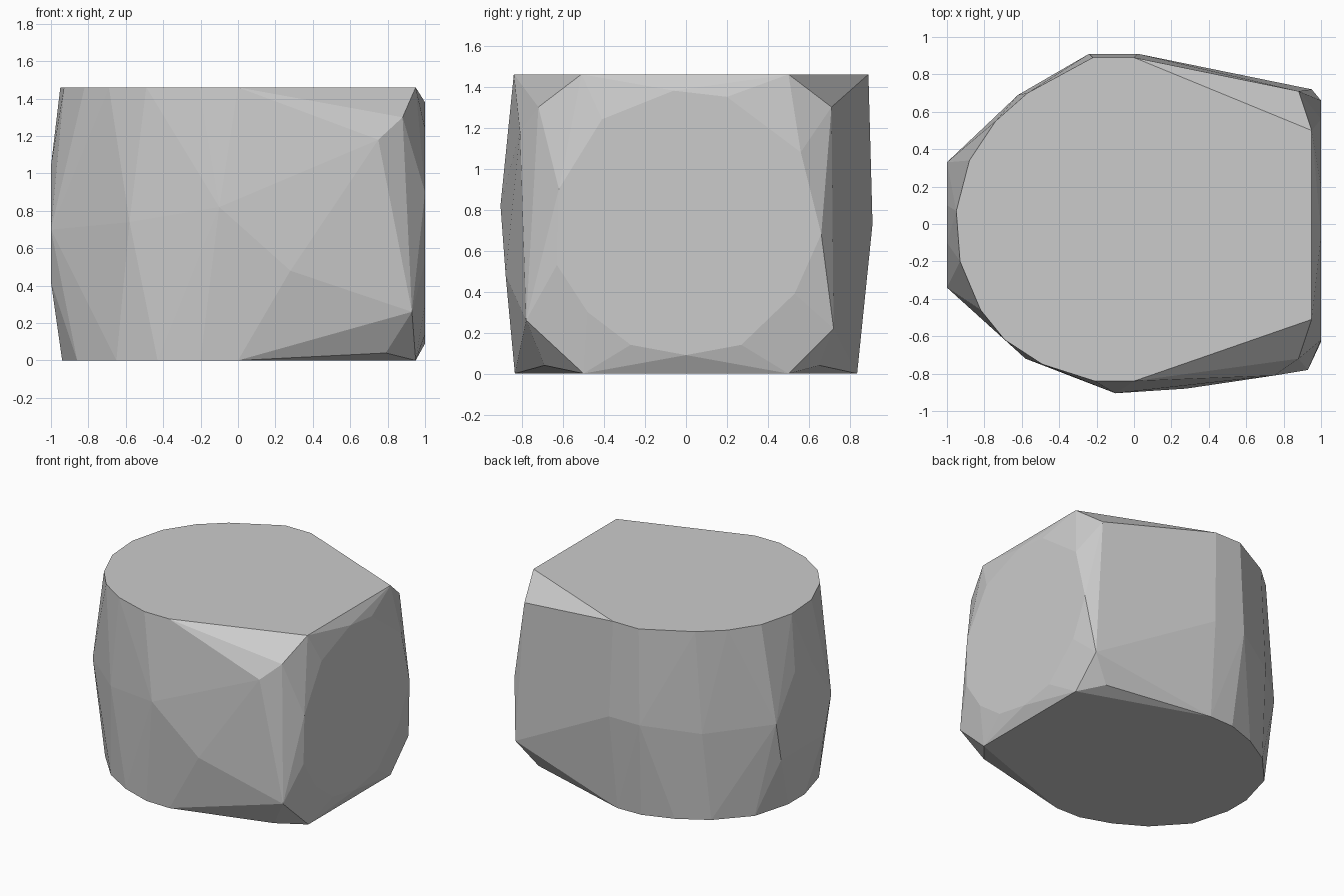
import bpy
import bmesh
import math

cube = bpy.data.objects.get("Cube")
if cube:
    bpy.data.objects.remove(cube, do_unlink=True)

HEIGHT = 1.46
SIDE = 1.0


def level(outline, z):
    """Place a plan outline at one height."""
    return [(x, y, z) for x, y in outline]


def on_side(outline, x):
    """Place a side outline on a wall facing along x."""
    return [(x, y, z) for y, z in outline]


def mirror_y(outline):
    """Add the reflection of a half outline across the long axis."""
    return outline + [(x, -y) for x, y in outline]


# Rounded top rim, squared off on the flat side
top_rim = [
    (.95, .5), (0, .89), (-.22, .89), (-.57, .7), (-.74, .55),
    (-.88, .34), (-.95, .07), (-.93, -.2), (-.82, -.46),
    (-.69, -.62), (-.49, -.75), (-.21, -.84), (0, -.84), (.95, -.51),
]

# Symmetrical bottom rim
bottom_half = [
    (.95, .5), (0, .835), (-.2, .83), (-.43, .75),
    (-.65, .62), (-.86, .39), (-.94, .1),
]

# Large flat wall on the left, and the smaller one opposite
large_wall = [
    (-.62, .9), (-.41, 1.24), (-.06, 1.38), (.2, 1.35), (.56, 1.08),
    (.66, .68), (.53, .39), (.27, .14), (0, .09), (-.27, .14),
    (-.48, .3), (-.63, .53),
]
small_wall = [
    (-.34, .7), (.33, .72), (.27, .42), (-.25, .42), (.1, 1.04), (-.1, 1.04),
]

# Bulging middle of the front and back
front_bulge = [(.28, -.88, .48), (-.1, -.905, .82), (-.58, -.72, .74)]
back_bulge = [(.02, .91, .73), (-.24, .91, .73), (-.62, .69, .68)]

# Chipped corners beside the large wall
front_corners = [
    (.88, -.72, 1.3), (.75, -.81, 1.18), (.93, -.78, .26), (.79, -.69, .04),
]
back_corners = [(.88, .71, 1.3), (.95, .72, .22), (.8, .65, .04)]

points = (
    level(top_rim, HEIGHT)
    + level(mirror_y(bottom_half), 0)
    + on_side(large_wall, SIDE)
    + on_side(small_wall, -SIDE)
    + front_bulge + back_bulge + front_corners + back_corners
)

# Wrap the outlines in one faceted skin
bm = bmesh.new()
for point in points:
    bm.verts.new(point)
hull = bmesh.ops.convex_hull(bm, input=bm.verts)
spare = {item for item in hull["geom_interior"] + hull["geom_unused"]
         if isinstance(item, bmesh.types.BMVert)}
bmesh.ops.delete(bm, geom=list(spare), context="VERTS")

# Merge triangles that lie in the same flat facet
bmesh.ops.dissolve_limit(bm, angle_limit=math.radians(1),
                         verts=bm.verts, edges=bm.edges)
bmesh.ops.recalc_face_normals(bm, faces=bm.faces)

mesh = bpy.data.meshes.new("faceted_stone")
bm.to_mesh(mesh)
bm.free()
stone = bpy.data.objects.new("faceted_stone", mesh)
bpy.context.scene.collection.objects.link(stone)

# Plain grey stone
grey = bpy.data.materials.new("stone_grey")
grey.use_nodes = True
colour = (.6, .6, .6, 1)
grey.diffuse_color = colour
grey.node_tree.nodes["Principled BSDF"].inputs["Base Color"].default_value = colour
mesh.materials.append(grey)
